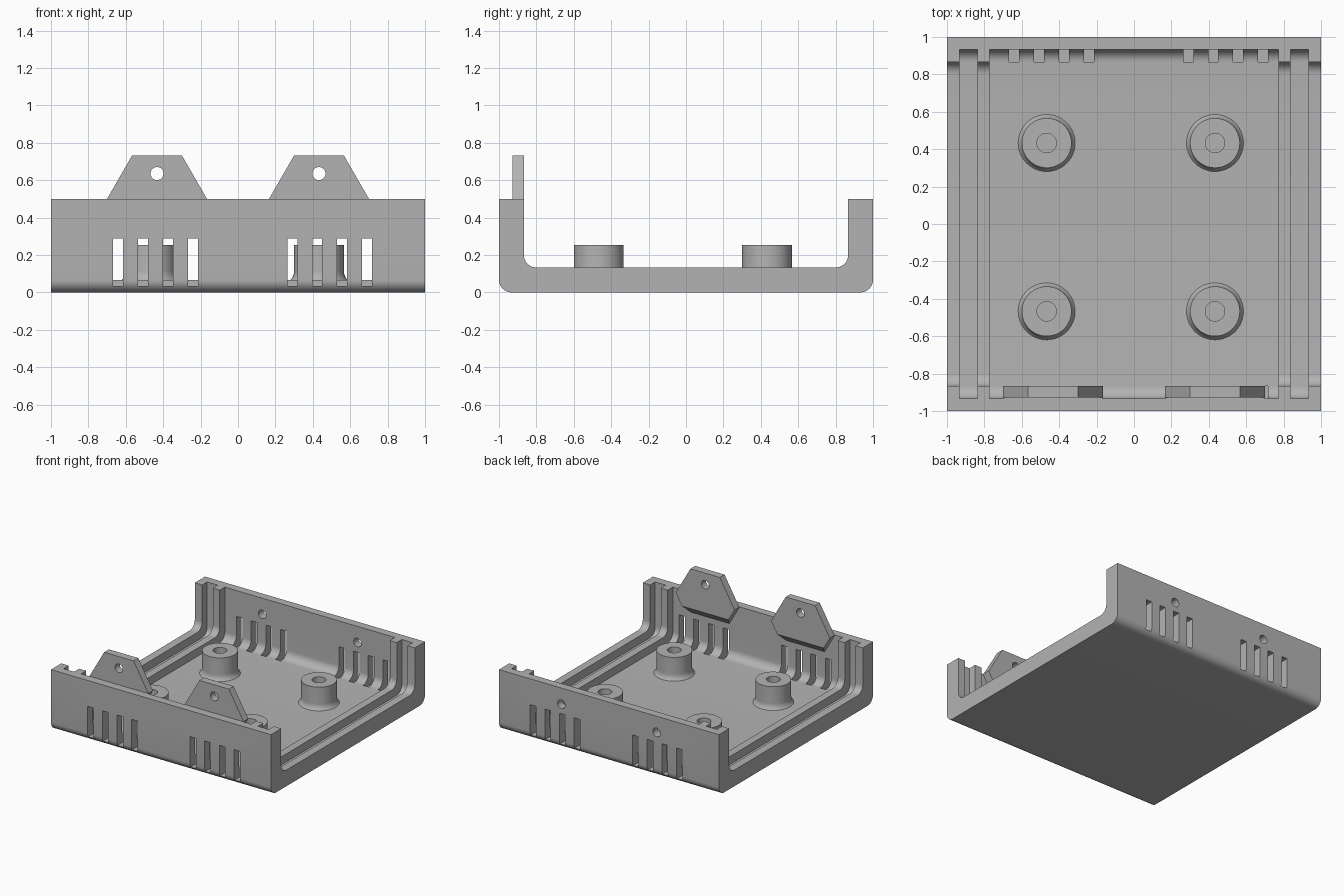
import bpy, bmesh, math
from mathutils import Vector, Matrix

cube = bpy.data.objects.get("Cube")
if cube:
    bpy.data.objects.remove(cube, do_unlink=True)

WALL, THIN, R, TOP = 0.133, 0.067, 0.067, 0.5

grey = bpy.data.materials.new("plain grey")
grey.use_nodes = True
COLOUR = (0.45, 0.45, 0.45, 1)
grey.diffuse_color = COLOUR
grey.node_tree.nodes["Principled BSDF"].inputs["Base Color"].default_value = COLOUR


def make(name, bm):
    bmesh.ops.recalc_face_normals(bm, faces=bm.faces)
    mesh = bpy.data.meshes.new(name)
    bm.to_mesh(mesh)
    bm.free()
    mesh.materials.append(grey)
    ob = bpy.data.objects.new(name, mesh)
    bpy.context.collection.objects.link(ob)
    return ob


def prism(bm, points, offset):
    face = bm.faces.new([bm.verts.new(p) for p in points])
    out = bmesh.ops.extrude_face_region(bm, geom=[face])
    verts = [g for g in out["geom"] if isinstance(g, bmesh.types.BMVert)]
    bmesh.ops.translate(bm, verts=verts, vec=offset)


def box(bm, lo, hi):
    (x, y, z), (X, Y, Z) = lo, hi
    prism(bm, [(x, y, z), (X, y, z), (X, Y, z), (x, Y, z)], (0, 0, Z - z))


def round_u(half, low):
    # Rounded bottom corners of a trough, running from -y to +y
    pts = []
    for side in (-1, 1):
        for i in range(11):
            a = math.radians(9 * i)
            if side > 0:
                a = math.pi / 2 - a
            pts.append((side * (half - R + R * math.cos(a)), low + R - R * math.sin(a)))
    return pts


def cylinder_y(bm, x, y, z, radius, depth):
    m = Matrix.Translation((x, y, z)) @ Matrix.Rotation(math.pi / 2, 4, "X")
    bmesh.ops.create_cone(bm, cap_ends=True, segments=32, radius1=radius,
                          radius2=radius, depth=depth, matrix=m)


def cut(ob, bm):
    bmesh.ops.recalc_face_normals(bm, faces=bm.faces)
    tool = make(ob.name + "_cutter", bm)
    tool.hide_render = True
    mod = ob.modifiers.new("cut", "BOOLEAN")
    mod.operation, mod.solver, mod.object = "DIFFERENCE", "EXACT", tool
    bpy.context.view_layer.objects.active = ob
    bpy.ops.object.modifier_apply(modifier=mod.name)
    bpy.data.objects.remove(tool, do_unlink=True)


def smooth(ob):
    bpy.ops.object.select_all(action="DESELECT")
    ob.select_set(True)
    bpy.context.view_layer.objects.active = ob
    bpy.ops.object.shade_smooth_by_angle(angle=math.radians(30))


# Tray: thick trough with rounded bottom
inner = 1 - WALL
profile = [(-1, TOP)] + round_u(1, 0) + [(1, TOP), (inner, TOP)]
profile += round_u(inner, WALL)[::-1] + [(-inner, TOP)]
bm = bmesh.new()
prism(bm, [(-1, y, z) for y, z in profile], (2, 0, 0))
tray = make("tray", bm)

# Hollow centre and panel grooves
bm = bmesh.new()
hollow = [(-1 + THIN, 1)] + round_u(1 - THIN, THIN) + [(1 - THIN, 1)]
for x0, x1 in ((-0.933, -0.836), (-0.773, 0.773), (0.836, 0.933)):
    prism(bm, [(x0, y, z) for y, z in hollow], (x1 - x0, 0, 0))
cut(tray, bm)

# Vent slots in both walls
bm = bmesh.new()
for start in (-0.667, 0.264):
    for i in range(4):
        x = start + i * 0.1333
        for y0, y1 in ((-1.1, -inner), (inner, 1.1)):
            box(bm, (x, y0, 0.034), (x + 0.053, y1, 0.287))
cut(tray, bm)

# Screw holes in the back wall
bm = bmesh.new()
for x in (-0.433, 0.433):
    cylinder_y(bm, x, 1, 0.367, 0.035, 0.4)
cut(tray, bm)
smooth(tray)

# Hexagonal fixing tabs inside the front wall
for side, x in (("right", -0.433), ("left", 0.433)):
    bm = bmesh.new()
    hexagon = [(x + 0.267 * math.cos(i * math.pi / 3), -0.935,
                TOP + 0.267 * math.sin(i * math.pi / 3)) for i in range(6)]
    prism(bm, hexagon, (0, 0.068, 0))
    # Sloped underside
    geom = bm.verts[:] + bm.edges[:] + bm.faces[:]
    res = bmesh.ops.bisect_plane(bm, geom=geom, plane_co=(0, -inner, 0.404),
                                 plane_no=Vector((0, 1, -1)).normalized(), clear_outer=True)
    edges = [g for g in res["geom_cut"] if isinstance(g, bmesh.types.BMEdge)]
    bmesh.ops.holes_fill(bm, edges=edges)
    tab = make("fixing_tab_" + side, bm)
    # Clearance gap above the wall, and the screw hole
    bm = bmesh.new()
    box(bm, (x - 0.5, -1.2, TOP - 0.002), (x + 0.5, -0.928, 1))
    cut(tab, bm)
    bm = bmesh.new()
    cylinder_y(bm, x, -0.9, TOP + 0.135, 0.035, 0.4)
    cut(tab, bm)
    smooth(tab)

# Standoff posts with flared feet and blind holes
post = [(0, 0.05), (0.155, 0.05)]
for i in range(7):
    a = math.radians(45 * (1 - i / 6))
    post.append((0.2 - R * math.cos(a), 0.114 - R * math.sin(a)))
post += [(0.133, 0.253), (0.052, 0.253), (0.052, 0.07), (0, 0.07)]
for px, py in ((px, py) for px in (-0.467, 0.433) for py in (-0.467, 0.433)):
    bm = bmesh.new()
    verts = [bm.verts.new((r, 0, z)) for r, z in post]
    edges = [bm.edges.new(pair) for pair in zip(verts, verts[1:])]
    bmesh.ops.spin(bm, geom=verts + edges, cent=(0, 0, 0), axis=(0, 0, 1),
                   angle=math.tau, steps=48)
    bmesh.ops.remove_doubles(bm, verts=bm.verts, dist=0.0005)
    bmesh.ops.translate(bm, verts=bm.verts, vec=(px, py, 0))
    name = ("back" if py > 0 else "front") + ("_left" if px > 0 else "_right")
    smooth(make("standoff_" + name, bm))
